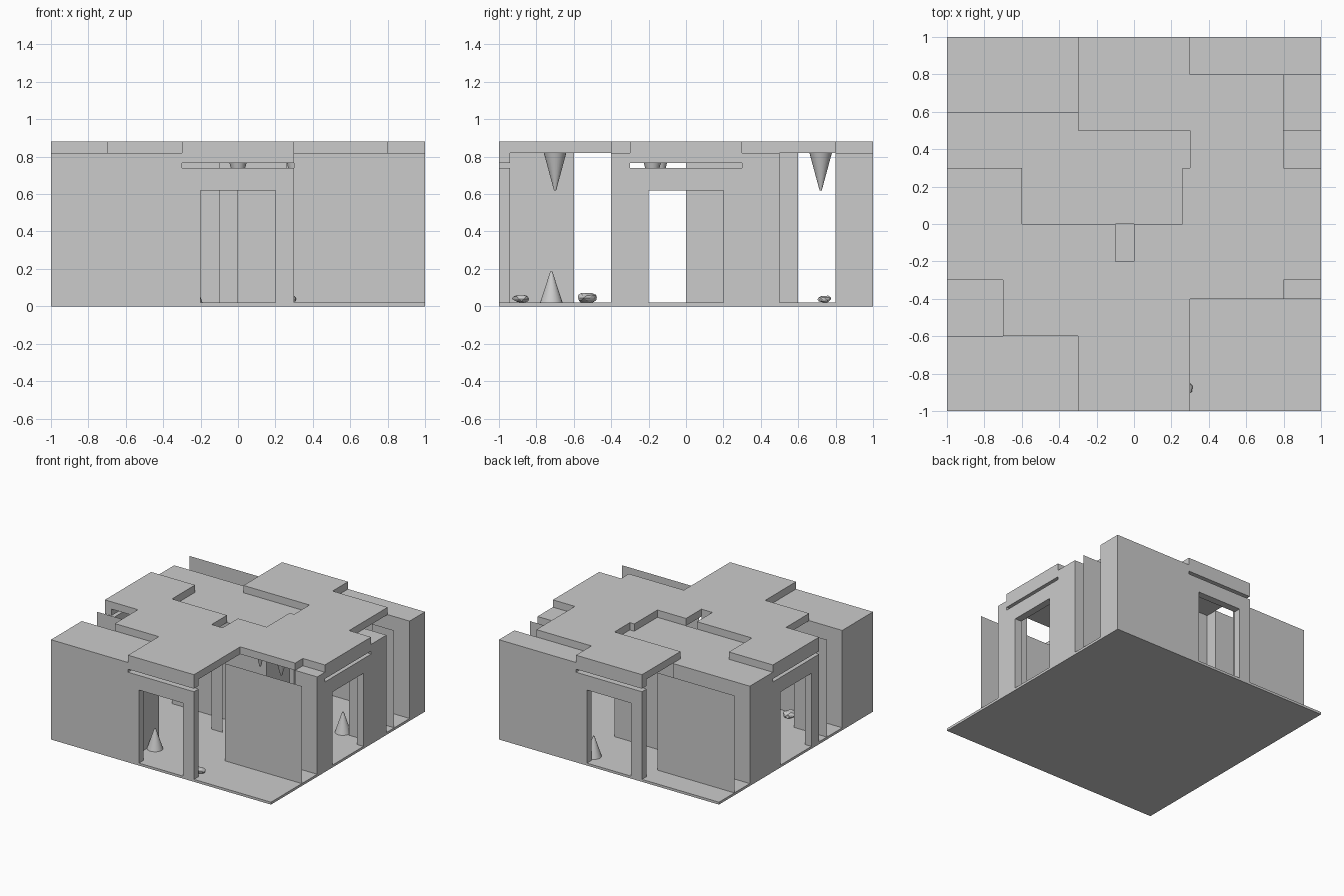
import bpy, bmesh, math, random
from mathutils import Vector

if "Cube" in bpy.data.objects:
    bpy.data.objects.remove(bpy.data.objects["Cube"])

random.seed(4)
F, H, R = 0.02, 0.82, 0.88          # floor top, wall top, roof top

stone = bpy.data.materials.new("grey stone")
stone.diffuse_color = (0.6, 0.6, 0.6, 1)
stone.use_nodes = True
stone.node_tree.nodes["Principled BSDF"].inputs["Base Color"].default_value = stone.diffuse_color


def finish(name, bm):
    me = bpy.data.meshes.new(name)
    bm.to_mesh(me)
    bm.free()
    me.materials.append(stone)
    ob = bpy.data.objects.new(name, me)
    bpy.context.collection.objects.link(ob)
    return ob


def prism(name, pts, z0, z1):
    """Outline in x, y raised from z0 to z1."""
    bm = bmesh.new()
    face = bm.faces.new([bm.verts.new((x, y, z0)) for x, y in pts])
    ext = bmesh.ops.extrude_face_region(bm, geom=[face], use_keep_orig=True)
    for v in ext["geom"]:
        if isinstance(v, bmesh.types.BMVert):
            v.co.z = z1
    bmesh.ops.recalc_face_normals(bm, faces=bm.faces)
    return finish(name, bm)


def block(name, x0, x1, y0, y1, z0=F, z1=H):
    return prism(name, [(x0, y0), (x1, y0), (x1, y1), (x0, y1)], z0, z1)


def panel(name, x0, x1, y, facing):
    """Single-sided sheet wall across x."""
    bm = bmesh.new()
    pts = [(x0, y, F), (x1, y, F), (x1, y, H), (x0, y, H)]
    if facing > 0:
        pts.reverse()
    bm.faces.new([bm.verts.new(p) for p in pts])
    return finish(name, bm)


def cone(name, x, y, z_base, z_tip, r):
    bm = bmesh.new()
    bmesh.ops.create_cone(bm, cap_ends=True, segments=24, radius1=r, radius2=0.006,
                          depth=abs(z_tip - z_base))
    s = 1 if z_tip > z_base else -1
    for v in bm.verts:
        v.co = Vector((v.co.x + x, v.co.y + y, v.co.z * s + (z_base + z_tip) / 2))
    bmesh.ops.recalc_face_normals(bm, faces=bm.faces)
    ob = finish(name, bm)
    for p in ob.data.polygons:
        p.use_smooth = len(p.vertices) == 4
    return ob


def rock(name, x, y, r, h):
    bm = bmesh.new()
    bmesh.ops.create_icosphere(bm, subdivisions=2, radius=1)
    for v in bm.verts:
        k = random.uniform(0.82, 1.1)
        v.co = Vector((x + v.co.x * r * k, y + v.co.y * r * k,
                       F + h * 0.45 + v.co.z * h * 0.52 * k))
    return finish(name, bm)


def doorway(name, turn):
    """Door frame with a slot under its lintel, turned about the centre."""
    bm = bmesh.new()
    outline = [(-0.3, F), (-0.2, F), (-0.2, 0.62), (0.2, 0.62), (0.2, F), (0.3, F),
               (0.3, 0.74), (-0.3, 0.74)]
    lintel = [(-0.3, 0.765), (0.3, 0.765), (0.3, H), (-0.3, H)]
    for shape in (outline, lintel):
        face = bm.faces.new([bm.verts.new((x, -1, z)) for x, z in shape])
        ext = bmesh.ops.extrude_face_region(bm, geom=[face], use_keep_orig=True)
        for v in ext["geom"]:
            if isinstance(v, bmesh.types.BMVert):
                v.co.y = -0.94
    bmesh.ops.recalc_face_normals(bm, faces=bm.faces)
    ob = finish(name, bm)
    ob.rotation_euler.z = math.radians(turn)
    return ob


# floor and stepped roof slab
block("floor", -1, 1, -1, 1, 0, F)
prism("roof", [(-0.3, -1), (0.3, -1), (0.3, -0.4), (0.8, -0.4), (0.8, -0.3), (1, -0.3),
               (1, 0.3), (0.8, 0.3), (0.8, 0.8), (0.3, 0.8), (0.3, 1), (-0.3, 1),
               (-0.3, 0.5), (0.3, 0.5), (0.3, 0.3), (0.26, 0.3), (0.26, 0), (0, 0),
               (0, -0.2), (-0.1, -0.2), (-0.1, 0), (-0.6, 0), (-0.6, 0.3), (-1, 0.3),
               (-1, -0.3), (-0.7, -0.3), (-0.7, -0.6), (-0.3, -0.6)], H, R)

# doorways on the four sides
for side, turn in (("front", 0), ("right", 90), ("back", 180), ("left", 270)):
    doorway(side + "_doorway", turn)

# solid wall blocks
block("front_left_block", -1, -0.3, -1, -0.6)
block("back_right_block", 0.3, 1, 0.8, 1)
block("right_wall_front", 0.8, 1, -0.4, -0.3)
block("right_wall_back", 0.8, 1, 0.3, 0.5)
prism("inner_block", [(-0.6, 0), (0.26, 0), (0.26, 0.3), (0.3, 0.3), (0.3, 0.5),
                      (-0.3, 0.5), (-0.3, 0.6), (-1, 0.6), (-1, 0.3), (-0.6, 0.3)], F, H)

# thin sheet walls along the corridors
panel("front_right_panel", 0.3, 1, -0.6, 1)
panel("left_panel", -1, -0.7, -0.4, -1)
panel("right_panel", 0.8, 1, 0.6, 1)
panel("back_left_panel", -1, -0.3, 0.8, -1)
panel("middle_panel", -0.1, 0, -0.2, -1)

# hanging and standing stone spikes
for i, (x, y, r) in enumerate([(0, -0.7, 0.06), (0.52, -0.18, 0.06),
                               (0.3, -0.14, 0.05), (0.05, 0.72, 0.06)]):
    cone("hanging_spike_%d" % i, x, y, H, 0.62, r)
for i, (x, y) in enumerate([(-0.25, -0.72), (0.73, 0.32), (0.23, 0.87)]):
    cone("standing_spike_%d" % i, x, y, F, 0.185, 0.06)

# loose rocks
for i, (x, y, r, h) in enumerate([(0.265, -0.88, 0.047, 0.045), (-0.57, -0.53, 0.056, 0.055),
                                  (0.74, 0.74, 0.037, 0.04), (0.66, -0.25, 0.035, 0.04),
                                  (0.83, -0.24, 0.035, 0.04)]):
    rock("rock_%d" % i, x, y, r, h)
